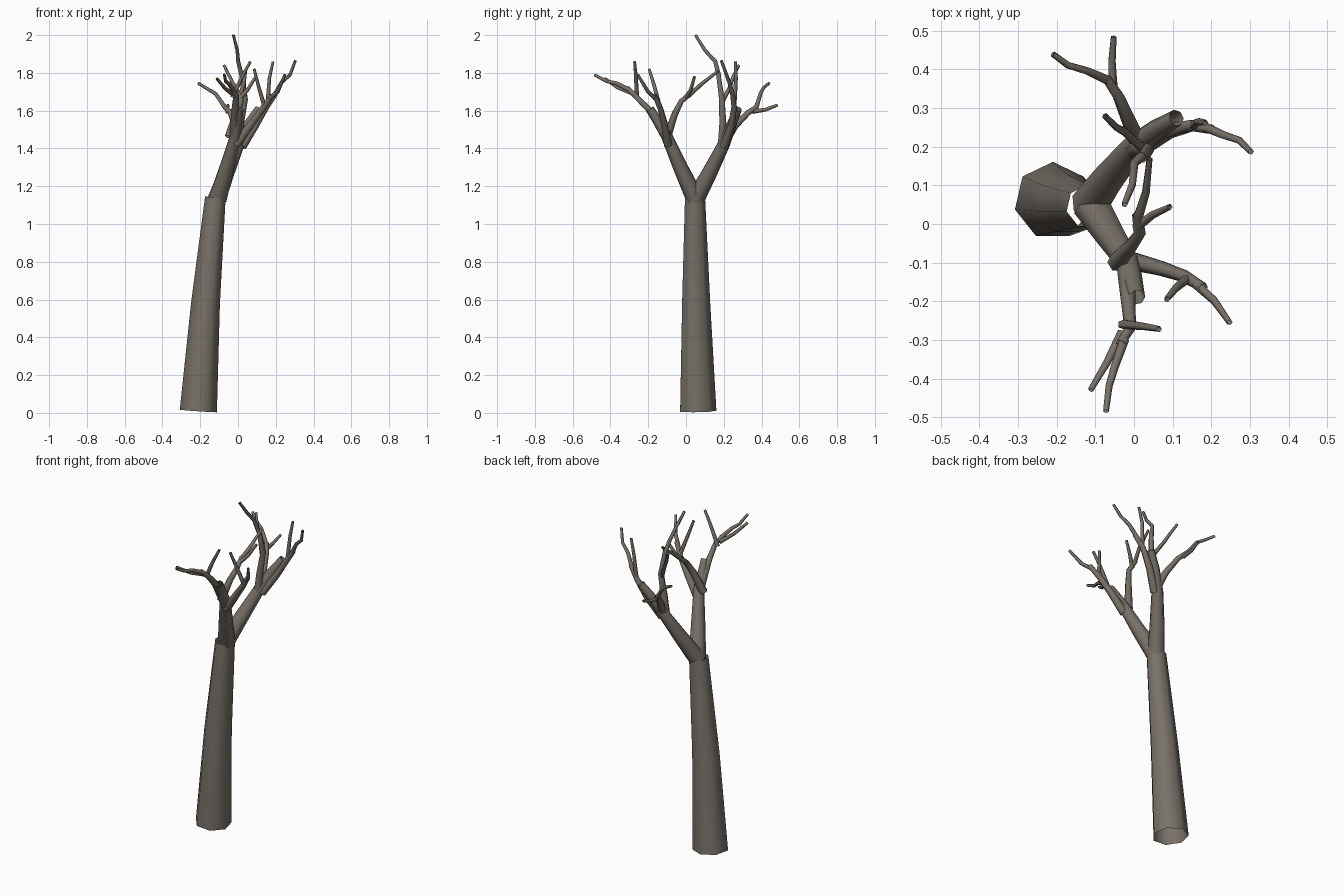
import bpy, bmesh, math
from mathutils import Vector


def tube(name, pts, r0, r1, sides=6, phase=0.0):
    """Open tapered tube swept along a path."""
    P = [Vector(p) for p in pts]
    n = len(P)
    lens = [0.0]
    for a, b in zip(P, P[1:]):
        lens.append(lens[-1] + (b - a).length)
    bm = bmesh.new()
    rings = []
    for i, p in enumerate(P):
        d = (P[min(i + 1, n - 1)] - P[max(i - 1, 0)]).normalized()
        q = Vector((0, 0, 1)).rotation_difference(d)
        r = r0 + (r1 - r0) * lens[i] / lens[-1]
        ring = []
        for k in range(sides):
            a = phase + 2 * math.pi * k / sides
            ring.append(bm.verts.new(p + q @ Vector((r * math.cos(a), r * math.sin(a), 0))))
        rings.append(ring)
    for A, B in zip(rings, rings[1:]):
        for k in range(sides):
            j = (k + 1) % sides
            bm.faces.new((A[k], A[j], B[j], B[k])).smooth = True
    me = bpy.data.meshes.new(name)
    bm.to_mesh(me)
    bm.free()
    ob = bpy.data.objects.new(name, me)
    bpy.context.collection.objects.link(ob)
    return ob


# Trunk
bark = bpy.data.materials.new("bark")
bark.diffuse_color = (0.19, 0.165, 0.14, 1)
parts = [tube("trunk", [(-.21, .06, .01), (-.172, .05, .58), (-.12, .045, 1.14)],
              .101, .056, 7, math.pi / 2)]

# Two main limbs
limbs = {
    "limb_back": [(-.115, .05, 1.13), (-.065, .12, 1.26), (0, .2, 1.42), (.05, .24, 1.52), (.11, .275, 1.61)],
    "limb_front": [(-.11, .05, 1.13), (-.06, -.03, 1.3), (-.015, -.1, 1.46), (.007, -.19, 1.61)],
}
for name, pts in limbs.items():
    parts.append(tube(name, pts, .05, .022, 7))

# Branches growing from the limbs
branches = {
    "branch_back_left": [(.01, .21, 1.44), (-.01, .26, 1.52), (-.04, .33, 1.59), (-.07, .375, 1.62)],
    "branch_back_right": [(.02, .2, 1.41), (.09, .24, 1.52), (.15, .255, 1.62), (.2, .245, 1.69)],
    "branch_back_top": [(0, .19, 1.41), (.01, .195, 1.53), (.035, .19, 1.66), (.02, .17, 1.8)],
    "branch_front_out": [(-.02, -.11, 1.47), (-.015, -.2, 1.61), (-.01, -.27, 1.68), (-.035, -.31, 1.72)],
    "branch_front_right": [(-.01, -.095, 1.42), (.07, -.115, 1.53), (.13, -.135, 1.61), (.18, -.165, 1.68)],
    "branch_front_inner": [(-.045, -.1, 1.46), (-.01, -.06, 1.58), (.015, -.025, 1.65), (.008, .025, 1.69)],
}
for name, pts in branches.items():
    parts.append(tube(name, pts, .025, .013, 6))

# Thin end twigs
twigs = [
    [(-.055, .35, 1.595), (-.058, .42, 1.605), (-.053, .485, 1.63)],
    [(-.065, .37, 1.61), (-.12, .395, 1.69), (-.17, .41, 1.72), (-.21, .44, 1.745)],
    [(.185, .25, 1.67), (.23, .23, 1.75), (.275, .215, 1.79), (.303, .187, 1.865)],
    [(.155, .255, 1.63), (.165, .265, 1.77), (.185, .262, 1.86)],
    [(.02, .175, 1.78), (0, .155, 1.86), (-.005, .1, 1.92), (-.025, .05, 2.0)],
    [(.03, .19, 1.64), (-.02, .235, 1.73), (-.045, .25, 1.78), (-.075, .28, 1.84)],
    [(-.025, -.3, 1.71), (-.05, -.37, 1.745), (-.065, -.42, 1.755), (-.073, -.485, 1.79)],
    [(-.03, -.28, 1.69), (-.07, -.36, 1.72), (-.112, -.43, 1.77)],
    [(-.03, -.26, 1.67), (.02, -.265, 1.78), (.065, -.272, 1.86)],
    [(.16, -.155, 1.66), (.21, -.2, 1.7), (.248, -.255, 1.79)],
    [(.14, -.14, 1.62), (.11, -.165, 1.72), (.085, -.195, 1.82)],
    [(.01, .015, 1.68), (.03, .08, 1.74), (.04, .17, 1.81)],
    [(.005, -.01, 1.66), (.05, .025, 1.71), (.093, .045, 1.78)],
]
for i, pts in enumerate(twigs):
    parts.append(tube(f"twig_{i + 1}", pts, .013, .008, 5))

for ob in parts:
    ob.data.materials.append(bark)
